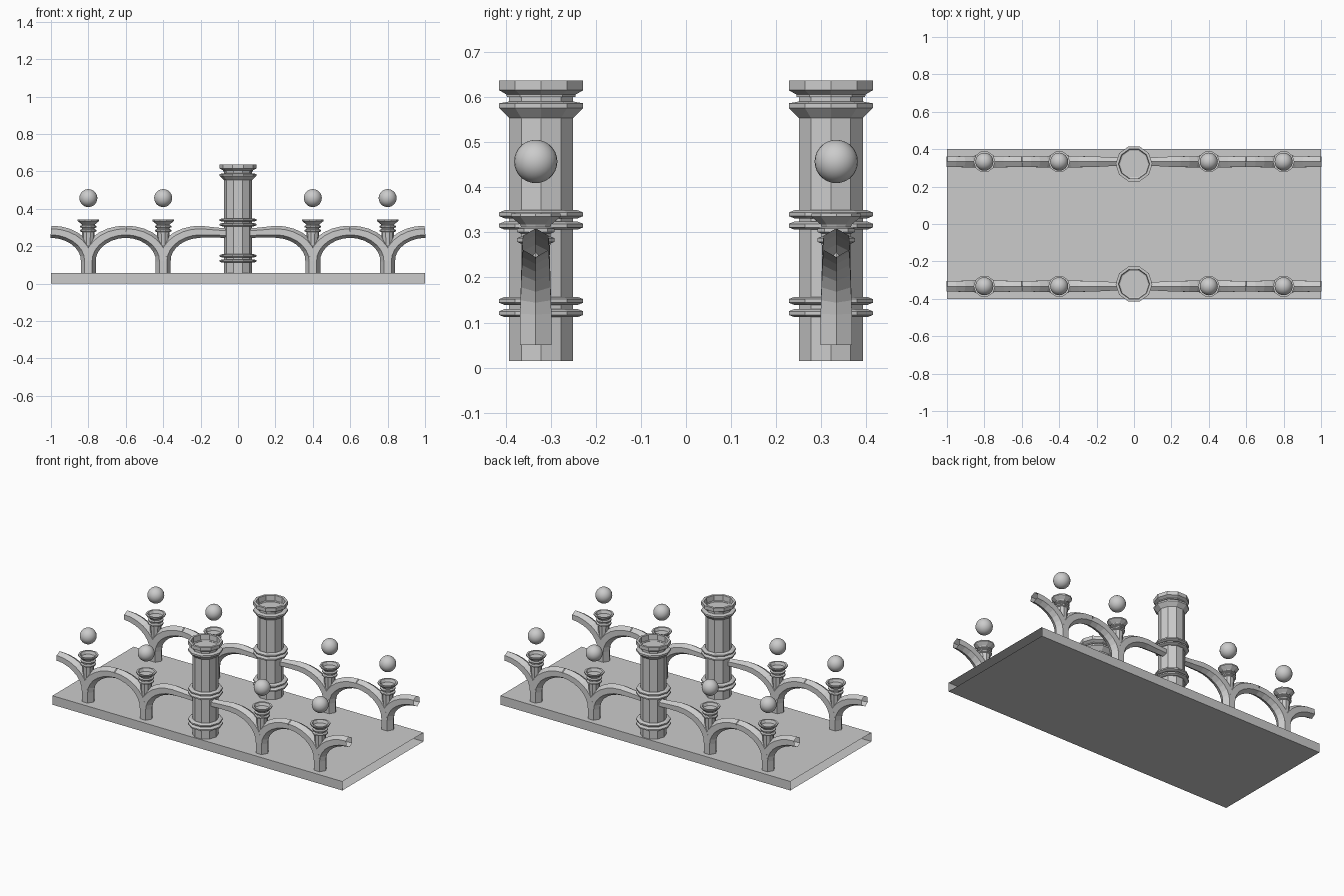
import bpy, bmesh, math
from mathutils import Vector

if "Cube" in bpy.data.objects:
    bpy.data.objects.remove(bpy.data.objects["Cube"])

ROW_Y = -0.333      # line of the railing arches
PILLAR_Y = -0.321   # line of the tall pillars


def finish(name, bm, mirror_x=False, mirror_y=False):
    bmesh.ops.recalc_face_normals(bm, faces=bm.faces)
    me = bpy.data.meshes.new(name)
    bm.to_mesh(me)
    bm.free()
    ob = bpy.data.objects.new(name, me)
    bpy.context.collection.objects.link(ob)
    if mirror_x or mirror_y:
        m = ob.modifiers.new("mirror", 'MIRROR')
        m.use_axis = (mirror_x, mirror_y, False)
        m.use_mirror_merge = False
    return ob


def skin(bm, rings, cap_end=False):
    """Join successive rings of points with quads."""
    vs = [[bm.verts.new(p) for p in r] for r in rings]
    for a, b in zip(vs, vs[1:]):
        n = len(a)
        for i in range(n):
            j = (i + 1) % n
            bm.faces.new((a[i], a[j], b[j], b[i]))
    if cap_end:
        bm.faces.new(vs[-1])


def lathe(bm, x, y, profile, sides):
    ang = [2 * math.pi * i / sides for i in range(sides)]
    skin(bm, [[(x + r * math.cos(a), y + r * math.sin(a), z) for a in ang]
              for r, z in profile], cap_end=True)


def sweep(bm, path, sides=6):
    """Hexagonal tube along an xz path of (x, z, radius)."""
    rings = []
    for i, (x, z, r) in enumerate(path):
        a, b = path[max(i - 1, 0)], path[min(i + 1, len(path) - 1)]
        t = Vector((b[0] - a[0], 0, b[1] - a[1])).normalized()
        if i == 0:
            t = Vector((0, 0, 1))
        side = Vector((0, 1, 0))
        v = t.cross(side)
        c = Vector((x, ROW_Y, z))
        rings.append([c + r * (math.cos(k * math.tau / sides) * v +
                               math.sin(k * math.tau / sides) * side)
                      for k in range(sides)])
    skin(bm, rings)


# Road slab, open at both ends
bm = bmesh.new()
skin(bm, [[(x, -0.4, 0), (x, 0.4, 0), (x, 0.4, 0.056), (x, -0.4, 0.056)]
          for x in (-1, 1)])
finish("road_slab", bm)

# Tall ten-sided pillars with flared, recessed tops
S, W = 0.0744, 0.098
bm = bmesh.new()
lathe(bm, 0, PILLAR_Y, [(S, 0.015), (S, 0.553), (W, 0.576), (W, 0.586),
                        (0.085, 0.588), (S, 0.59), (S, 0.602), (W, 0.615),
                        (W, 0.637), (0.083, 0.637), (0.08, 0.60)], 10)
finish("pillar", bm, mirror_y=True)

# Paired collars around the pillars
bm = bmesh.new()
for z in (0.121, 0.148, 0.315, 0.340):
    lathe(bm, 0, PILLAR_Y, [(S, z - 0.009), (0.085, z - 0.009), (W, z - 0.004),
                            (W, z + 0.004), (0.085, z + 0.009), (S, z + 0.009)], 10)
finish("pillar_collars", bm, mirror_y=True)

# Railing: each post splits into two half arches
bm = bmesh.new()
STEPS = 7
for cx in (0.4, 0.8):
    for d in (-1, 1):
        path = [(cx, 0.05, 0.04)]
        for i in range(STEPS + 1):
            f = i / STEPS
            a = f * math.pi / 2
            path.append((cx + d * 0.2 * (1 - math.cos(a)),
                         0.12 + 0.157 * math.sin(a), 0.04 - 0.008 * f))
        if cx == 0.4 and d == -1:
            path += [(0.12, 0.273, 0.027), (0.04, 0.268, 0.025)]
        sweep(bm, path)
finish("railing_arches", bm, True, True)

# Ringed cups on top of the posts
bm = bmesh.new()
for cx in (0.4, 0.8):
    lathe(bm, cx, ROW_Y, [(0.03, 0.2), (0.034, 0.275), (0.044, 0.279),
                          (0.044, 0.287), (0.034, 0.291), (0.034, 0.297),
                          (0.044, 0.301), (0.044, 0.308), (0.034, 0.312),
                          (0.036, 0.317), (0.058, 0.335), (0.058, 0.342),
                          (0.047, 0.342), (0.04, 0.325)], 10)
finish("post_cups", bm, True, True)

# Floating lamp globes
bm = bmesh.new()
for cx in (0.4, 0.8):
    g = bmesh.ops.create_uvsphere(bm, u_segments=24, v_segments=14, radius=0.048)
    bmesh.ops.translate(bm, verts=g["verts"], vec=(cx, ROW_Y, 0.457))
for f in bm.faces:
    f.smooth = True
finish("lamp_globes", bm, True, True)
